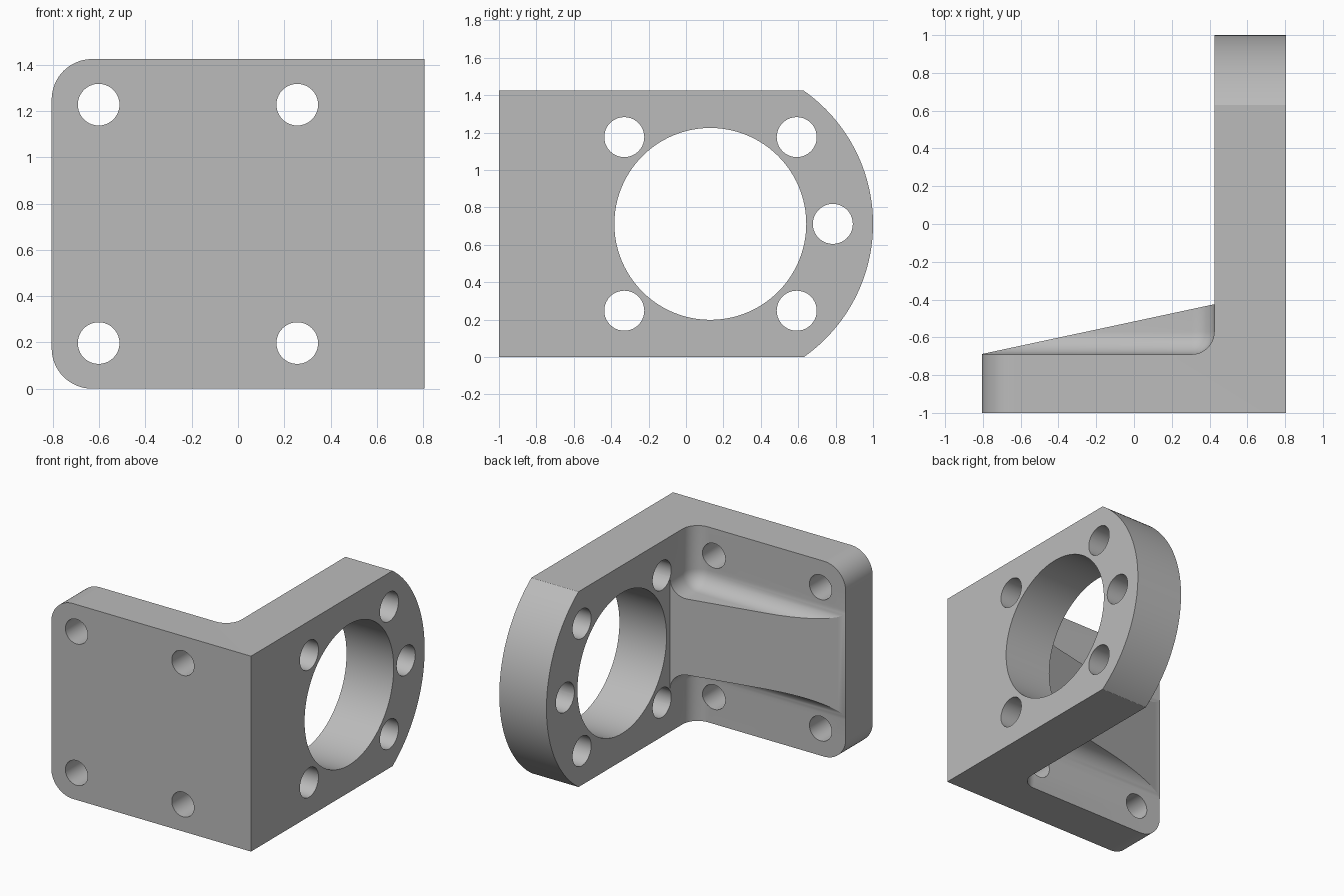
import bpy, bmesh, math
from mathutils import Vector

if "Cube" in bpy.data.objects:
    bpy.data.objects.remove(bpy.data.objects["Cube"])

H = 1.424            # height
MID = H / 2
HALF_W = 0.805       # half width
INNER = 0.425        # inner face of the bearing plate
BASE = -0.69         # inner face of the mounting plate
FILLET = 0.12

metal = bpy.data.materials.new("grey metal")
metal.diffuse_color = (0.5, 0.5, 0.5, 1)
metal.use_nodes = True
metal.node_tree.nodes["Principled BSDF"].inputs["Base Color"].default_value = metal.diffuse_color


def to_object(name, bm):
    bmesh.ops.recalc_face_normals(bm, faces=bm.faces)
    me = bpy.data.meshes.new(name)
    bm.to_mesh(me)
    bm.free()
    me.materials.append(metal)
    ob = bpy.data.objects.new(name, me)
    bpy.context.collection.objects.link(ob)
    return ob


def prism(name, outline, axis, lo, hi):
    """Extrude a 2D outline along an axis (0=x, 1=y, 2=z)."""
    bm = bmesh.new()
    verts = []
    for a, b in outline:
        co = [a, b]
        co.insert(axis, lo)
        verts.append(bm.verts.new(co))
    face = bm.faces.new(verts)
    step = Vector((0, 0, 0))
    step[axis] = hi - lo
    ext = bmesh.ops.extrude_face_region(bm, geom=[face])
    bmesh.ops.translate(bm, vec=step,
                        verts=[v for v in ext["geom"] if isinstance(v, bmesh.types.BMVert)])
    return to_object(name, bm)


def arc(cx, cy, r, a0, a1, n):
    return [(cx + r * math.cos(math.radians(a0 + (a1 - a0) * i / n)),
             cy + r * math.sin(math.radians(a0 + (a1 - a0) * i / n))) for i in range(n + 1)]


def circle(cx, cy, r, n):
    return arc(cx, cy, r, 0, 360, n)[:-1]


def rounded_box(name, lo, hi, r):
    bm = bmesh.new()
    bmesh.ops.create_cube(bm, size=1)
    for v in bm.verts:
        v.co = [hi[i] if v.co[i] > 0 else lo[i] for i in range(3)]
    bmesh.ops.bevel(bm, geom=bm.edges[:], offset=r, offset_type='OFFSET',
                    segments=10, profile=0.5, affect='EDGES')
    # keep the flat sides exactly on plane
    for v in bm.verts:
        for i in range(3):
            for lim in (lo[i], hi[i]):
                if abs(v.co[i] - lim) < 1e-5:
                    v.co[i] = lim
    return to_object(name, bm)


# L-shaped body with the sloping rib at full height
bracket = prism("bracket", [(-1.0, -1), (HALF_W, -1), (HALF_W, 1.2), (INNER, 1.2),
                            (INNER, -0.425), (-1.0, -0.73)], 2, -0.3, H + 0.3)

# Rounded corners of the mounting plate, and the arc end of the bearing plate
R = 0.175
corners = prism("corner_outline",
                [(2, 0), (2, H)] + arc(-HALF_W + R, H - R, R, 90, 180, 16)
                + arc(-HALF_W + R, R, R, 180, 270, 16), 1, -2, 2)
round_end = prism("round_end_outline",
                  arc(0.13, MID, 0.87, -90, 90, 96) + [(-2, MID + 0.87), (-2, MID - 0.87)],
                  0, -2, 2)

# Filleted pockets above and below the rib
W = 0.277
cutters = [rounded_box("upper_pocket", (-2, BASE, MID + W), (INNER, 2, 2.5), FILLET),
           rounded_box("lower_pocket", (-2, BASE, H - 2.5), (INNER, 2, MID - W), FILLET)]

# Bearing bore and bolt holes
cutters.append(prism("bore", circle(0.13, MID, 0.513, 96), 0, 0.3, 1.2))
for y, z in [(-0.33, 0.464), (-0.33, -0.464), (0.592, 0.464), (0.592, -0.464), (0.785, 0)]:
    cutters.append(prism("bearing_bolt_hole", circle(y, MID + z, 0.107, 40), 0, 0.3, 1.2))
for x in (-0.602, 0.256):
    for s in (-1, 1):
        cutters.append(prism("mount_bolt_hole", circle(x, MID + s * 0.515, 0.09, 40),
                             1, -1.3, -0.4))

for op, tools in (('INTERSECT', [corners, round_end]), ('DIFFERENCE', cutters)):
    for tool in tools:
        m = bracket.modifiers.new(tool.name, 'BOOLEAN')
        m.operation = op
        m.solver = 'EXACT'
        m.object = tool

# Apply the cuts and drop the helpers
deps = bpy.context.evaluated_depsgraph_get()
done = bpy.data.meshes.new_from_object(bracket.evaluated_get(deps))
bracket.modifiers.clear()
bracket.data = done
for tool in [corners, round_end] + cutters:
    bpy.data.objects.remove(tool)

# Clean and smooth the curved faces
bm = bmesh.new()
bm.from_mesh(done)
bmesh.ops.remove_doubles(bm, verts=bm.verts, dist=1e-5)
bm.to_mesh(done)
bm.free()
done.materials.clear()
done.materials.append(metal)
for p in done.polygons:
    p.material_index = 0
bpy.context.view_layer.objects.active = bracket
bracket.select_set(True)
bpy.ops.object.shade_smooth_by_angle(angle=math.radians(25))
